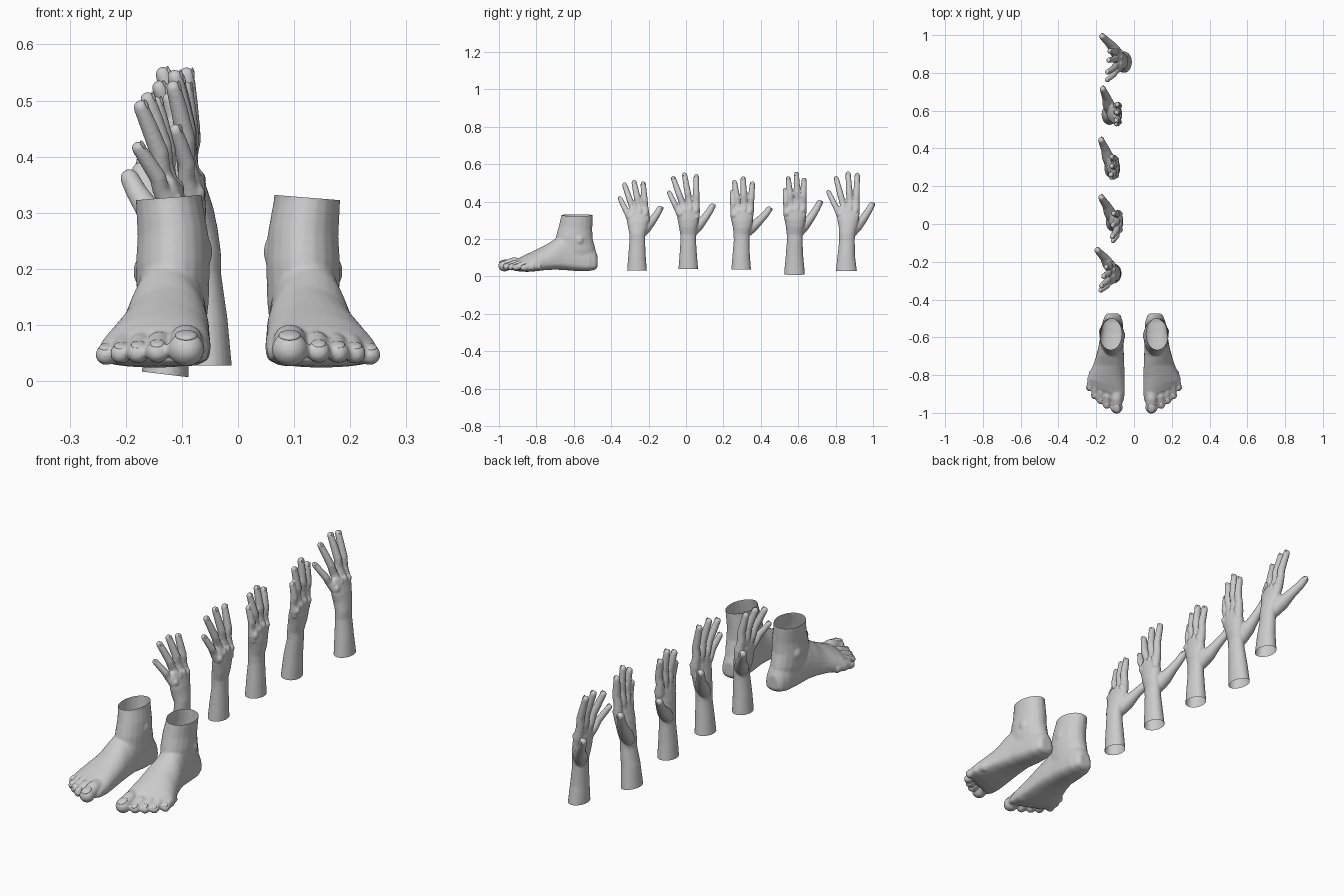
import bpy, bmesh
from math import cos, sin, pi
from mathutils import Vector as V, Matrix

if "Cube" in bpy.data.objects:
    bpy.data.objects.remove(bpy.data.objects["Cube"])


def loft(bm, rings):
    """Closed skin through a list of point rings."""
    loops = [[bm.verts.new(p) for p in r] for r in rings]
    n = len(loops[0])
    for a, b in zip(loops, loops[1:]):
        for i in range(n):
            bm.faces.new((a[i], a[(i + 1) % n], b[(i + 1) % n], b[i]))
    bm.faces.new(loops[0][::-1])
    bm.faces.new(loops[-1])


def tube(bm, pts, round_tip=False, n=20):
    """Tube through (centre, half size along x, half size across)."""
    pts = [(V(c), a, b) for c, a, b in pts]
    if round_tip:
        c, a, b = pts.pop()
        d = (c - pts[-1][0]).normalized()
        r = max(a, b)
        for k in (0, 0.25, 0.5, 0.7, 0.85, 0.97):
            q = pi / 2 * k
            pts.append((c - d * r * (1 - sin(q)), a * cos(q), b * cos(q)))
    rings = []
    for i, (c, a, b) in enumerate(pts):
        t = (pts[min(i + 1, len(pts) - 1)][0] - pts[max(i - 1, 0)][0]).normalized()
        u = V((1, 0, 0))
        u = (u - t * u.dot(t)).normalized()
        w = t.cross(u)
        rings.append([c + u * a * cos(j * 2 * pi / n) + w * b * sin(j * 2 * pi / n)
                      for j in range(n)])
    loft(bm, rings)


def ball(bm, c, size, axes=None):
    m = axes.to_4x4() if axes else Matrix()
    bmesh.ops.create_uvsphere(bm, u_segments=14, v_segments=8, radius=1,
                              matrix=Matrix.Translation(c) @ m @ Matrix.Diagonal((*size, 1)))


def nail(bm, tip, base, normal, r):
    d = (V(tip) - V(base)).normalized()
    nrm = V(normal)
    nrm = (nrm - d * nrm.dot(d)).normalized()
    axes = Matrix((d.cross(nrm), d, nrm)).transposed()
    ball(bm, V(tip) - d * r * 0.95 + nrm * r * 0.82, (r * 0.65, r * 0.8, r * 0.22), axes)


def finish(bm, name):
    bmesh.ops.recalc_face_normals(bm, faces=bm.faces)
    me = bpy.data.meshes.new(name)
    bm.to_mesh(me)
    bm.free()
    ob = bpy.data.objects.new(name, me)
    bpy.context.collection.objects.link(ob)
    me.polygons.foreach_set("use_smooth", [True] * len(me.polygons))
    return ob


def fuse(bm, name, voxel, passes, cut_co, cut_no):
    """Merge overlapping volumes into one skin and open the cut end."""
    ob = finish(bm, name)
    m = ob.modifiers.new("fuse", 'REMESH')
    m.mode, m.voxel_size = 'VOXEL', voxel
    m = ob.modifiers.new("soften", 'SMOOTH')
    m.factor, m.iterations = 0.5, passes
    dg = bpy.context.evaluated_depsgraph_get()
    out = bmesh.new()
    out.from_mesh(ob.evaluated_get(dg).to_mesh())
    bpy.data.objects.remove(ob)
    bmesh.ops.bisect_plane(out, geom=out.verts[:] + out.edges[:] + out.faces[:],
                           plane_co=cut_co, plane_no=cut_no, clear_outer=True)
    return finish(out, name)


def mirrored(ob, name):
    bm = bmesh.new()
    bm.from_mesh(ob.data)
    for v in bm.verts:
        v.co.x *= -1
    bmesh.ops.reverse_faces(bm, faces=bm.faces)
    me = bpy.data.meshes.new(name)
    bm.to_mesh(me)
    bm.free()
    bpy.context.collection.objects.link(bpy.data.objects.new(name, me))


# ---- Foot: body sections along y, ankle tube, ankle bones, toes
bm, nails = bmesh.new(), bmesh.new()
sections = []
# y, centre x, half width, bottom, top, slant toward the little toe
for y, xc, hw, zb, zt, sl in [(-.473, .112, .028, .05, .11, 0), (-.485, .112, .042, .036, .14, 0),
                              (-.52, .113, .054, .028, .18, 0), (-.58, .116, .06, .028, .21, 0),
                              (-.65, .122, .066, .034, .235, 0), (-.70, .127, .074, .036, .2, 0),
                              (-.75, .134, .082, .034, .168, .05), (-.80, .142, .091, .028, .143, .15),
                              (-.85, .149, .1, .024, .118, .3), (-.89, .15, .097, .027, .095, .4),
                              (-.91, .15, .088, .035, .075, .45)]:
    zm = zb + .33 * (zt - zb)
    ring = []
    for j in range(28):
        c, s = cos(j * pi / 14), sin(j * pi / 14)
        z = zm + (zt - zm) * s if s > 0 else zm - (zm - zb) * abs(s) ** .5
        lean = -.012 * s if s > 0 and y < -.7 else 0
        ring.append((xc + hw * c + lean, y + sl * hw * c, z))
    sections.append(ring)
loft(bm, sections)
tube(bm, [((x, y, z), a, b) for z, x, y, a, b in [
    (.37, .124, -.583, .059, .084), (.32, .123, -.583, .059, .084), (.26, .116, -.59, .063, .09),
    (.21, .116, -.597, .066, .098), (.14, .116, -.597, .064, .113), (.07, .114, -.59, .054, .113)]])
ball(bm, (.166, -.57, .195), (.021, .026, .03))
ball(bm, (.066, -.59, .23), (.021, .028, .032))
ball(bm, (.085, -.875, .062), (.037, .05, .036))
# toe root, tip, radius
for root, tip, r in [((.093, -.85, .065), (.092, -1.003, .05), .033),
                     ((.137, -.85, .066), (.145, -.978, .046), .0215),
                     ((.168, -.83, .062), (.18, -.953, .045), .0205),
                     ((.195, -.81, .058), (.211, -.928, .044), .02),
                     ((.217, -.78, .052), (.239, -.885, .042), .02)]:
    a, b = V(root), V(tip)
    k1, k2 = a.lerp(b, .5) + V((0, 0, .014)), a.lerp(b, .72) + V((0, 0, .005))
    tube(bm, [(a, r, r), (k1, r * .9, r * .9), (k2, r * .9, r * .9), (b, r, r * .95)], True)
    nail(nails, b + V((0, .006, -.002)), k2, (0, -.25, 1), r * .95)
foot = fuse(bm, "left_foot", .005, 6, (.125, -.58, .327), (.08, 0, 1))
mirrored(foot, "right_foot")
mirrored(finish(nails, "left_toenails"), "right_toenails")


# ---- Hand: forearm and palm tube, four fingers, thumb
def hand(name, base, base_hy, wrist_x, knuckle, tips, thumb_tip, tilt):
    bm, nails = bmesh.new(), bmesh.new()
    bx, by, bz = base
    kx, ky, kz = knuckle
    wy = by * .6 + ky * .4
    tube(bm, [((bx, by, bz - .04), .043, base_hy), ((bx, by, bz), .042, base_hy),
              ((bx * .6 + wrist_x * .4, by, .11), .038, .047),
              ((wrist_x, wy, .19), .032, .042), ((wrist_x, wy, .225), .032, .043),
              ((wrist_x * .6 + kx * .4, ky, kz - .085), .035, .05),
              ((wrist_x * .3 + kx * .7, ky, kz - .045), .033, .058),
              ((kx, ky, kz), .025, .06), ((kx, ky + .003, kz + .018), .018, .052)])
    # fingers, little to index
    for (oy, oz, r), tip in zip([(-.044, -.022, .0155), (-.016, -.004, .017),
                                 (.013, .004, .0175), (.042, -.004, .0175)], tips):
        a, b = V((kx, ky + oy, kz + oz)), V(tip)
        m1, m2 = a.lerp(b, .45) + V((.007, 0, 0)), a.lerp(b, .73) + V((.004, 0, 0))
        tube(bm, [(a - (b - a) * .2, r, r), (a, r * 1.2, r * 1.2), (a.lerp(b, .25), r, r),
                  (m1, r, r), (m2, r * .9, r * .9), (b, r * .8, r * .82)], True)
        ball(bm, a + V((.012, 0, .004)), (.015, .014, .018))
        nail(nails, b, m2, (1, 0, 0), r * .8)
    # thumb with its fleshy base
    t = V(thumb_tip)
    a = V((wrist_x - .012, ky + .012, .225))
    m1 = a.lerp(t, .5) + V((0, .012, .002))
    m2 = a.lerp(t, .77) + V((0, .005, -.004))
    tube(bm, [(a, .028, .026), (a.lerp(m1, .5), .032, .029), (m1, .023, .022),
              (m2, .019, .019), (t, .017, .017)], True)
    nail(nails, t, m2, (.5, .6, -.3), .016)
    fuse(bm, name, .004, 6, (bx, by, bz), (tilt, 0, -1))
    finish(nails, name + "_nails")


hand("hand_1", (-.108, -.262, .032), .053, -.103, (-.122, -.258, .335),
     [(-.184, -.357, .425), (-.178, -.332, .5), (-.165, -.28, .515), (-.15, -.23, .508)],
     (-.2, -.132, .375), 0)
hand("hand_2", (-.108, .012, .04), .053, -.1, (-.085, .012, .352),
     [(-.115, -.095, .457), (-.118, -.072, .535), (-.115, -.01, .555), (-.11, .055, .547)],
     (-.178, .148, .388), 0)
hand("hand_3", (-.115, .295, .036), .053, -.113, (-.105, .3, .345),
     [(-.122, .245, .462), (-.125, .258, .515), (-.12, .305, .535), (-.12, .356, .508)],
     (-.178, .453, .37), 0)
hand("hand_4", (-.13, .58, .012), .056, -.112, (-.09, .583, .355),
     [(-.095, .528, .472), (-.095, .545, .535), (-.093, .59, .56), (-.09, .632, .528)],
     (-.168, .722, .408), -.12)
hand("hand_5", (-.053, .857, .028), .057, -.062, (-.083, .866, .35),
     [(-.148, .758, .458), (-.145, .8, .535), (-.138, .866, .56), (-.132, .916, .553)],
     (-.175, 1.0, .395), 0)
